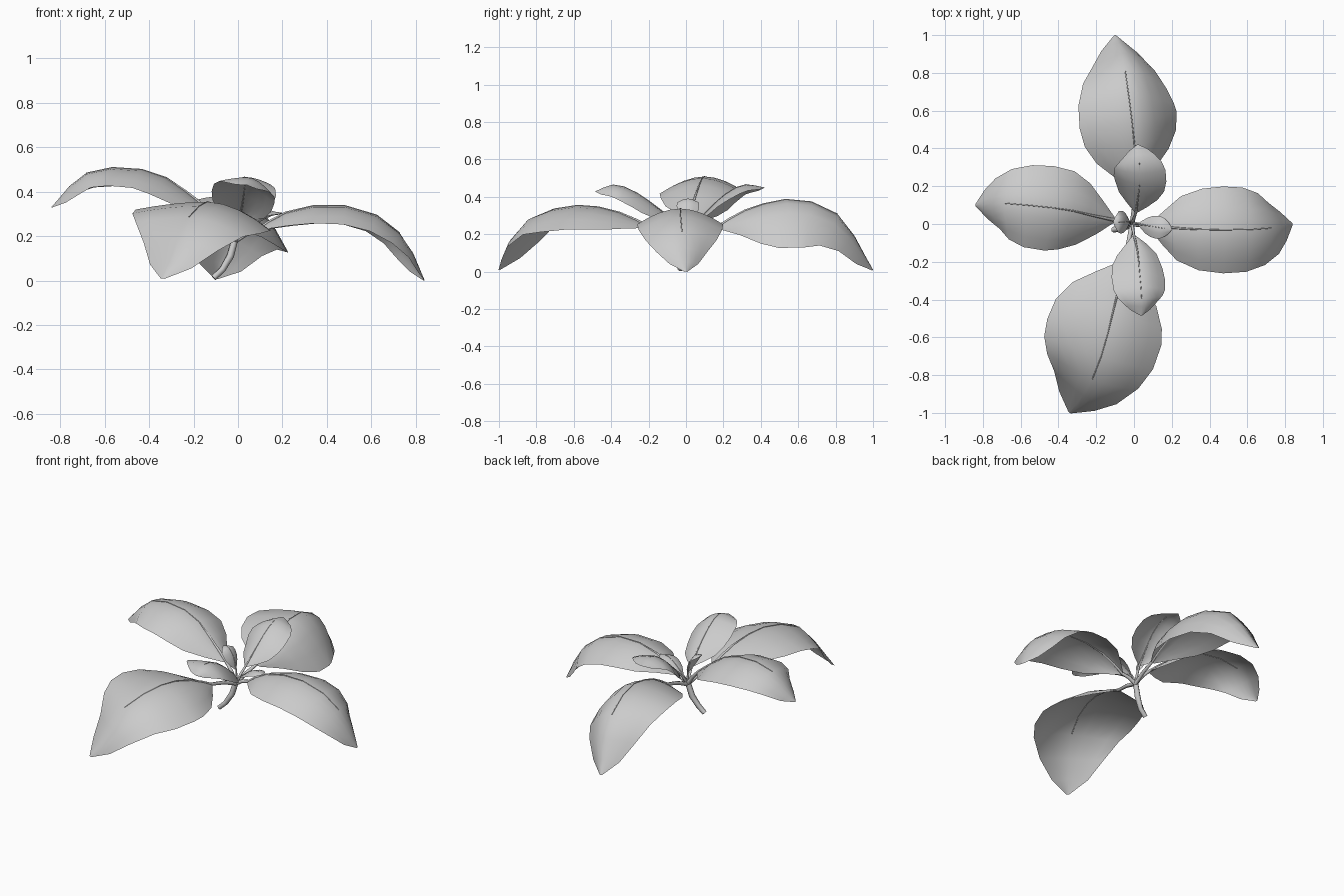
import bpy
from mathutils import Vector

if "Cube" in bpy.data.objects:
    bpy.data.objects.remove(bpy.data.objects["Cube"])

UP = Vector((0, 0, 1))
CROWN = Vector((-0.01, 0, 0.18))
# half-width outline of a leaf, from base to tip
OUTLINE = [(0, .06), (.1, .4), (.22, .74), (.36, .94), (.5, 1), (.65, .97),
           (.78, .83), (.88, .6), (.95, .34), (1, .03)]


def spline(pts, t):
    """Catmull-Rom position at t in 0..1."""
    n = len(pts) - 1
    i = min(int(t * n), n - 1)
    u = t * n - i
    b, c = pts[i], pts[i + 1]
    a = pts[i - 1] if i else 2 * b - c
    d = pts[i + 2] if i + 2 <= n else 2 * c - b
    return 0.5 * (2 * b + (c - a) * u + (2 * a - 5 * b + 4 * c - d) * u * u
                  + (3 * b - a - 3 * c + d) * u ** 3)


def tube(name, pts, radii):
    cu = bpy.data.curves.new(name, 'CURVE')
    cu.dimensions = '3D'
    cu.bevel_depth = 1
    cu.bevel_resolution = 1
    cu.use_fill_caps = True
    sp = cu.splines.new('POLY')
    sp.points.add(len(pts) - 1)
    for p, co, r in zip(sp.points, pts, radii):
        p.co = (*co, 1)
        p.radius = r
    sp.use_smooth = True
    ob = bpy.data.objects.new(name, cu)
    bpy.context.collection.objects.link(ob)
    bpy.ops.object.select_all(action='DESELECT')
    bpy.context.view_layer.objects.active = ob
    ob.select_set(True)
    bpy.ops.object.convert(target='MESH')


def leaf(name, spine, wl, wr, dl, dr, thick, cols=4):
    """Curved sheet; wl/wr are side half-widths, dl/dr how far the edges hang."""
    pts = [Vector(p) for p in spine]
    verts, faces = [], []
    for t, f in OUTLINE:
        p = spline(pts, t)
        tan = spline(pts, min(t + .03, 1)) - spline(pts, max(t - .03, 0))
        side = UP.cross(tan).normalized()
        nrm = tan.cross(side).normalized()
        for j in range(-cols, cols + 1):
            u = abs(j) / cols
            w, d = (wl, dl) if j > 0 else (-wr, dr)
            verts.append(p + side * w * f * u - nrm * d * f * u ** 1.8)
    row = 2 * cols + 1
    for i in range(len(OUTLINE) - 1):
        for j in range(row - 1):
            a = i * row + j
            faces.append((a, a + row, a + row + 1, a + 1))
    me = bpy.data.meshes.new(name)
    me.from_pydata(verts, [], faces)
    me.update()
    me.shade_smooth()
    ob = bpy.data.objects.new(name, me)
    bpy.context.collection.objects.link(ob)
    # stalk that runs on as the midrib, bending exactly with the blade
    path = [CROWN, CROWN.lerp(pts[0], .5) + UP * .008]
    path += [spline(pts, t) for t, f in OUTLINE[:7]]
    n = len(path) - 1
    tube(name + "_stalk", path, [thick * (1 - .8 * min(1, k / n * 1.4)) for k in range(n + 1)])


# large outer leaves
leaf("leaf_right", [(.08, -.01, .22), (.2, -.02, .3), (.38, -.03, .34), (.58, -.03, .315),
                    (.74, -.02, .2), (.84, 0, .0)], .23, .23, .085, .085, .013)
leaf("leaf_left", [(-.1, .02, .29), (-.22, .045, .39), (-.35, .075, .475), (-.52, .095, .51),
                   (-.7, .11, .475), (-.84, .1, .33)], .23, .22, .085, .085, .013)
leaf("leaf_back", [(.01, .17, .24), (.01, .3, .32), (0, .45, .37), (-.02, .62, .385),
                   (-.05, .83, .29), (-.1, 1, .01)], .28, .24, .05, .26, .013)
leaf("leaf_front", [(-.05, -.2, .24), (-.08, -.34, .31), (-.12, -.5, .35), (-.16, -.66, .345),
                    (-.23, -.84, .27), (-.34, -1, .01)], .29, .33, .13, .035, .013)
# middle leaves
leaf("middle_leaf_front", [(0, -.06, .27), (.02, -.15, .34), (.03, -.26, .42), (.04, -.38, .465),
                           (.04, -.485, .43)], .13, .15, .085, .02, .009)
leaf("middle_leaf_back", [(.01, .06, .27), (.02, .13, .34), (.03, .21, .415), (.03, .31, .465),
                          (.02, .42, .45)], .14, .14, .065, .04, .009)
# small inner leaves
leaf("small_leaf_right", [(.02, 0, .23), (.08, -.01, .28), (.14, -.02, .31), (.2, -.03, .305)],
     .06, .06, .02, .02, .007, 2)
leaf("small_leaf_left", [(-.02, .01, .26), (-.035, .01, .33), (-.07, .01, .385), (-.11, .01, .39)],
     .06, .06, .02, .02, .007, 2)
# main stem
tube("stem", [Vector((-.11, -.03, .012)), Vector((-.07, -.025, .05)), Vector((-.035, -.01, .11)),
              CROWN + UP * .02], [.015, .016, .018, .016])
